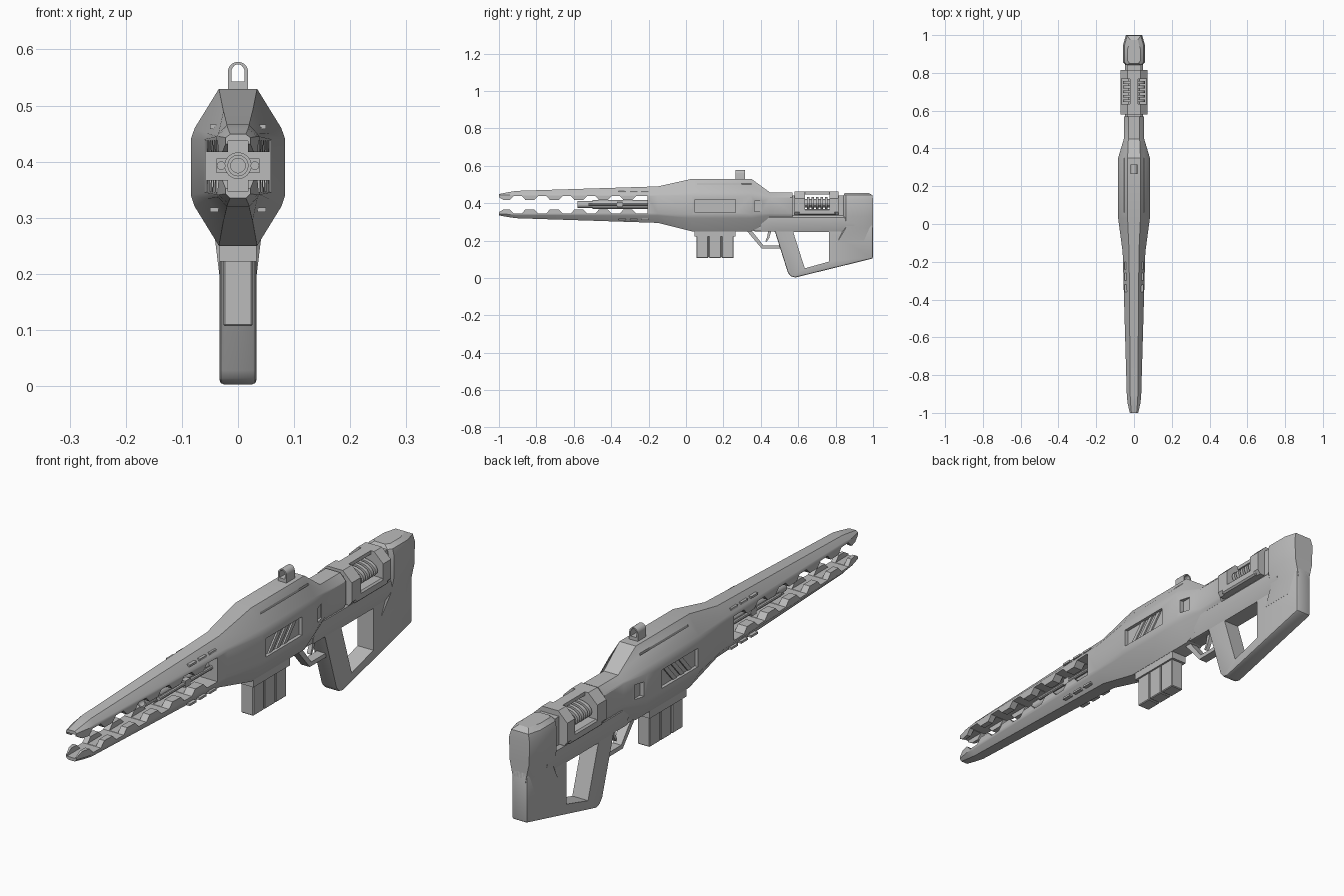
import bpy, bmesh, math
from math import radians
from mathutils import Matrix

old = bpy.data.objects.get("Cube")
if old:
    bpy.data.objects.remove(old, do_unlink=True)

grey = bpy.data.materials.new("neutral_grey")
grey.use_nodes = True
grey.diffuse_color = (0.5, 0.5, 0.5, 1)
grey.node_tree.nodes["Principled BSDF"].inputs["Base Color"].default_value = (0.5, 0.5, 0.5, 1)


def finish(name, bm):
    bmesh.ops.recalc_face_normals(bm, faces=bm.faces)
    mesh = bpy.data.meshes.new(name)
    bm.to_mesh(mesh)
    bm.free()
    obj = bpy.data.objects.new(name, mesh)
    bpy.context.collection.objects.link(obj)
    mesh.materials.append(grey)
    return obj


def loft(name, rings):
    bm = bmesh.new()
    loops = [[bm.verts.new(p) for p in ring] for ring in rings]
    for a, b in zip(loops, loops[1:]):
        for i in range(len(a)):
            j = (i + 1) % len(a)
            bm.faces.new((a[i], a[j], b[j], b[i]))
    bm.faces.new(loops[0])
    bm.faces.new(loops[-1])
    return finish(name, bm)


def prism(name, pts, lo, hi, axis="x"):
    place = (lambda d, a, b: (d, a, b)) if axis == "x" else (lambda d, a, b: (a, d, b))
    return loft(name, [[place(d, a, b) for a, b in pts] for d in (lo, hi)])


def box(name, x, y, z):
    return prism(name, [(y[0], z[0]), (y[1], z[0]), (y[1], z[1]), (y[0], z[1])], *x)


def tube(name, radius, y, x=0.0, z=0.393, wide=1.0, sides=16):
    pts = [(x + radius * wide * math.cos(math.tau * i / sides),
            z + radius * math.sin(math.tau * i / sides)) for i in range(sides)]
    return prism(name, pts, *y, axis="y")


def apply(obj, kind, **settings):
    mod = obj.modifiers.new(kind, kind)
    for key, value in settings.items():
        setattr(mod, key, value)
    bpy.context.view_layer.objects.active = obj
    bpy.ops.object.modifier_apply(modifier=mod.name)


def cut(obj, *cutters):
    for cutter in cutters:
        apply(obj, "BOOLEAN", object=cutter, operation="DIFFERENCE", solver="EXACT")
        bpy.data.objects.remove(cutter, do_unlink=True)


def bevel(obj, width, segments=2):
    apply(obj, "BEVEL", width=width, segments=segments, limit_method="ANGLE")
    return obj


def smooth(*objs):
    for obj in objs:
        bpy.ops.object.select_all(action="DESELECT")
        obj.select_set(True)
        bpy.context.view_layer.objects.active = obj
        bpy.ops.object.shade_smooth_by_angle(angle=radians(28))


def section(y, w, t, top, sh, sl, bot):
    half = [(t, top), (w * 0.92, sh + (top - sh) * 0.22), (w, sh),
            (w, sl), (w * 0.92, sl - (sl - bot) * 0.22), (t, bot)]
    return [(x, y, z) for x, z in half] + [(-x, y, z) for x, z in reversed(half)]


# Main housing and the two long rails, lofted front to back
body = loft("main_body", [section(*s) for s in (
    (-1.0, .022, .014, .449, .443, .343, .335),
    (-.95, .034, .018, .459, .445, .341, .326),
    (-.91, .038, .02, .466, .445, .341, .32),
    (-.15, .06, .026, .49, .44, .345, .295),
    (.03, .084, .034, .53, .44, .34, .25),
    (.35, .084, .034, .53, .44, .34, .25),
    (.45, .054, .03, .457, .43, .345, .3),
    (.57, .054, .03, .457, .43, .345, .3))])

# Toothed gap between the rails
MID, NARROW, WIDE, PITCH = .392, .025, .046, .131
edge = [(-1.05, .042), (-1.0, .04), (-.975, NARROW)]
for i in range(6):
    c = -.9 + i * PITCH
    edge += [(c - .042, NARROW), (c - .022, WIDE), (c + .022, WIDE), (c + .042, NARROW)]
edge[-2:] = [(-.205, WIDE)]
gap = [(y, MID + h) for y, h in edge] + [(y, MID - h) for y, h in reversed(edge)]
cut(body, prism("gap_cutter", gap, -.2, .2),
    box("channel_cutter", (-.018, .018), (-1.1, -.205), (.347, .437)))

# Recessed side panels, small side ports and seams
for s in (-1, 1):
    cut(body,
        box("panel_cutter", (s * .071, s * .12), (.048, .264), (.35, .42)),
        box("port_cutter", (s * .062, s * .12), (.365, .406), (.357, .412)),
        box("seam_cutter", (s * .049, s * .0525), (.06, .35), (.497, .6)))
    for i in range(3):
        y = .075 + i * .045
        rib = [(y, .352), (y + .022, .352), (y + .08, .418), (y + .058, .418)]
        prism("panel_rib", rib, s * .069, s * .077)
    # Small raised slats on the rail shoulders
    for i in range(3):
        y = -.36 + i * .06
        for z in (.462, .314):
            box("rail_slat", (s * .035, s * .05), (y, y + .04), (z - .004, z + .004))
smooth(body)

# Inner barrel with guide rods
barrel = tube("inner_barrel", .019, (-.58, -.19))
cut(barrel, tube("bore_cutter", .013, (-.6, -.54)))
smooth(barrel, tube("barrel_sleeve", .024, (-.5, -.19)))
for s in (-1, 1):
    smooth(tube("guide_rod", .008, (-.52, -.19), x=s * .03, z=.393, sides=10))
    box("barrel_clamp", (s * .01, s * .038), (-.37, -.34), (.38, .406))

# Ring sight
arch = [(-.018, .525), (.018, .525)] + [
    (.018 * math.cos(a), .56 + .018 * math.sin(a))
    for a in (math.pi * i / 10 for i in range(11))]
sight = prism("rear_sight", arch, .265, .315, "y")
hole = [(x * .65, .543 if z < .54 else .56 + (z - .56) * .75) for x, z in arch]
cut(sight, prism("sight_cutter", hole, .2, .4, "y"))
smooth(sight)

# Magazine with ribbed sides and collar
box("magazine_collar", (-.033, .033), (.045, .265), (.222, .26))
box("magazine_core", (-.021, .021), (.06, .25), (.112, .24))
for i in range(3):
    y = .055 + i * .068
    bevel(box("magazine_rib", (-.026, .026), (y, y + .064), (.107, .24)), .003, 1)

# Trigger and guard
prism("trigger_guard", [(.325, .252), (.405, .158), (.505, .158), (.505, .174),
                        (.414, .174), (.352, .252)], -.018, .018)
prism("trigger", [(.44, .255), (.458, .255), (.445, .215), (.43, .192), (.424, .196),
                  (.434, .22)], -.008, .008)

# Open-frame grip and stock
frame = prism("stock_frame", [(.36, .3), (.36, .25), (.475, .25), (.545, .028), (.562, .008),
                              (.585, .003), (1, .105), (1, .3)], -.033, .033)
bevel(frame, .008)
cut(frame, prism("thumb_hole_cutter", [(.573, .247), (.765, .247), (.765, .088), (.635, .052)],
                 -.1, .1))
smooth(frame)


# Beam joining the receiver to the butt
def beam_ring(y, w):
    return [(-.033, y, .25), (.033, y, .25), (w, y, .29), (w, y, .325),
            (w - .012, y, .337), (.012 - w, y, .337), (-w, y, .325), (-w, y, .29)]


beam = loft("stock_beam", [beam_ring(.4, .04), beam_ring(.46, .048), beam_ring(.9, .048)])


# Flared shoulder butt
def butt_ring(z, w, y0, y1):
    half = [(w - .012, y0), (w, y0 + .014), (w, y1 - .05), (w - .014, y1)]
    return [(x, y, z) for x, y in half] + [(-x, y, z) for x, y in reversed(half)]


butt = loft("shoulder_butt", [butt_ring(*r) for r in (
    (.2, .0335, .8, .9995), (.27, .042, .842, 1), (.33, .055, .842, 1),
    (.415, .057, .842, 1), (.443, .05, .842, .997), (.456, .034, .85, .975))])
smooth(beam, butt)

# Coil housing: two end blocks, a tray, a top spine and the coil
box("housing_neck", (-.038, .038), (.55, .86), (.33, .362))
for y0, y1 in ((.56, .6), (.8, .86)):
    box("neck_block", (-.038, .038), (y0, y1), (.335, .442))


def block_ring(y):
    half = [(.034, .462), (.072, .425), (.072, .352), (.06, .336)]
    return [(x, y, z) for x, z in half] + [(-x, y, z) for x, z in reversed(half)]


for y0, y1 in ((.58, .635), (.768, .815)):
    loft("coil_end_block", [block_ring(y0), block_ring(y1)])
bevel(box("coil_tray", (-.072, .072), (.6, .8), (.336, .37)), .006, 1)
box("coil_spine", (-.02, .02), (.6, .8), (.448, .462))
smooth(tube("coil_core", .022, (.6, .8), z=.4, wide=1.5))
for i in range(5):
    y = .646 + i * .024
    smooth(tube("coil_ring", .034, (y, y + .014), z=.4, wide=1.7, sides=20))
